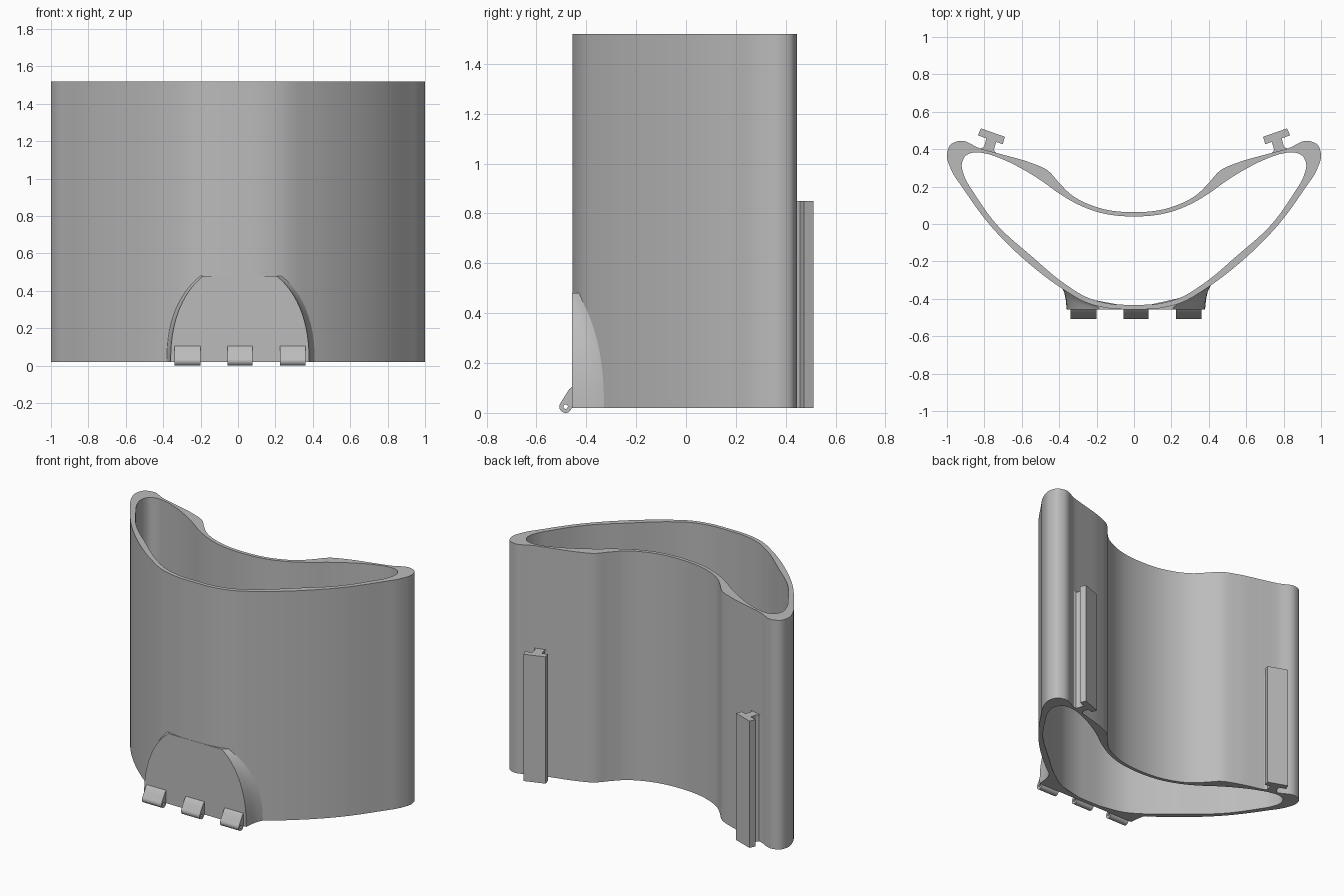
import bpy, bmesh, math
from mathutils import Vector

if "Cube" in bpy.data.objects:
    bpy.data.objects.remove(bpy.data.objects["Cube"])

grey = bpy.data.materials.new("light grey")
grey.diffuse_color = (0.5, 0.5, 0.5, 1)
grey.use_nodes = True
grey.node_tree.nodes["Principled BSDF"].inputs["Base Color"].default_value = grey.diffuse_color
Z0, Z1 = 0.02, 1.52


def finish(name, bm, angle=30):
    bmesh.ops.recalc_face_normals(bm, faces=bm.faces)
    me = bpy.data.meshes.new(name)
    bm.to_mesh(me)
    bm.free()
    me.materials.append(grey)
    ob = bpy.data.objects.new(name, me)
    bpy.context.collection.objects.link(ob)
    bpy.ops.object.select_all(action='DESELECT')
    bpy.context.view_layer.objects.active = ob
    ob.select_set(True)
    bpy.ops.object.shade_smooth_by_angle(angle=math.radians(angle))
    return ob


def smooth_loop(half, steps=6):
    """Mirror a half profile across x = 0 and run a closed spline through it."""
    pts = [Vector(p) for p in half]
    pts += [Vector((-x, y)) for x, y in half[-2:0:-1]]
    n, out = len(pts), []
    for i in range(n):
        a, b, c, d = (pts[(i + k) % n] for k in (-1, 0, 1, 2))
        # tangents scaled to uneven spacing
        la, lb, lc = (b - a).length, (c - b).length, (d - c).length
        m1 = ((b - a) / la * lb + (c - b) / lb * la) / (la + lb) * lb
        m2 = ((c - b) / lb * lc + (d - c) / lc * lb) / (lb + lc) * lb
        for s in range(steps):
            t = s / steps
            out.append((2*t**3 - 3*t*t + 1) * b + (t**3 - 2*t*t + t) * m1
                       + (3*t*t - 2*t**3) * c + (t**3 - t*t) * m2)
    return out


def hollow(name, outer, inner, place, lo, hi, angle=30):
    """Extrude the ring between two loops of equal length."""
    bm = bmesh.new()
    rings = [[bm.verts.new(place(p, h)) for p in loop]
             for loop, h in ((outer, lo), (outer, hi), (inner, hi), (inner, lo))]
    n = len(outer)
    for k in range(4):
        a, b = rings[k], rings[(k + 1) % 4]
        for i in range(n):
            j = (i + 1) % n
            bm.faces.new((a[i], a[j], b[j], b[i]))
    return finish(name, bm, angle)


# Curved hollow shell, open at both ends
outer_half = [(0, -.456), (.14, -.45), (.26, -.418), (.385, -.345), (.575, -.2), (.775, 0),
              (.91, .185), (.98, .295), (1, .37), (.98, .425), (.93, .445), (.826, .405),
              (.71, .373), (.56, .33), (.46, .285), (.40, .22), (.34, .16), (.19, .087), (0, .063)]
inner_half = [(0, -.432), (.13, -.426), (.245, -.395), (.37, -.32), (.55, -.17), (.737, 0),
              (.855, .165), (.905, .25), (.92, .325), (.90, .365), (.86, .382), (.79, .376),
              (.70, .345), (.59, .29), (.49, .228), (.41, .17), (.32, .115), (.18, .06), (0, .04)]
outer = smooth_loop(outer_half)
hollow("curved_shell", outer, smooth_loop(inner_half), lambda p, h: (p.x, p.y, h), Z0, Z1)


def wall_y(x):
    """Front surface of the shell at a given x."""
    front = outer[:30]
    for a, b in zip(front, front[1:]):
        if a.x <= abs(x) <= b.x:
            return a.y + (b.y - a.y) * (abs(x) - a.x) / (b.x - a.x)
    return front[-1].y


# Arched flat pad blended into the front wall
bm = bmesh.new()
rows, flat = [], -.4575
for r in range(21):
    z = Z0 + .46 * math.sin(r / 20 * math.pi / 2)
    w = .37 * (1 - ((z - Z0) / .53) ** 2.3) ** .5
    side = []
    for dx, blend in ((.03, 0), (.014, .15), (.005, .5), (0, 1), (-.06, 1)):
        x = w + dx
        back = wall_y(x) + (.006 if blend == 0 else 0)
        side.append((x, back + (min(flat, back) - back) * blend))
    row = [(-x, y) for x, y in side] + [(0, flat)] + side[::-1]
    rows.append([bm.verts.new((x + .01, y, z)) for x, y in row])
for a, b in zip(rows, rows[1:]):
    for i in range(len(a) - 1):
        bm.faces.new((a[i], a[i + 1], b[i + 1], b[i]))
# underside and top closing strips against the wall
for row in (rows[0], rows[-1]):
    back = [bm.verts.new((v.co.x, wall_y(v.co.x) + .008, v.co.z)) for v in row]
    for i in range(len(row) - 1):
        bm.faces.new((row[i], row[i + 1], back[i + 1], back[i]))
finish("front_pad", bm, 40)

# Three hinge knuckles with pin holes
cy, cz, rad, hole = -.483, .025, .025, .009
N = 32
barrel, pin = [], []
for i in range(N):
    a = 2 * math.pi * i / N
    c, s = math.cos(a), math.sin(a)
    pin.append(Vector((cy + hole * c, cz + hole * s)))
    # round barrel that sweeps up and back to the pad
    y, z = cy + rad * c, cz + rad * s
    if -.02 < a < math.radians(148):
        reach = .030 / max(c, 1e-4) if c > 0 else 9
        slope = rad / math.cos(a - math.radians(148))if math.cos(a - math.radians(148)) > .05 else 9
        d = min(reach, slope)
        y, z = cy + d * c, cz + d * s
    barrel.append(Vector((y, z)))
top = min(range(N), key=lambda i: (barrel[i] - Vector((-.455, .105))).length)
barrel[top] = Vector((-.453, .108))
for i, (lo, hi) in enumerate(((-.34, -.2), (-.057, .077), (.225, .36))):
    hollow(f"hinge_knuckle_{i + 1}", barrel, pin, lambda p, h: (h, p.x, p.y), lo, hi)

# Two T-shaped rails on the back, with flared feet
rail = [(-.835, .474), (-.818, .511), (-.69, .466), (-.702, .427), (-.737, .439),
        (-.75, .395), (-.735, .378), (-.70, .362), (-.76, .378), (-.835, .402),
        (-.812, .406), (-.80, .418), (-.79, .458)]
for side, label in ((1, "left"), (-1, "right")):
    bm = bmesh.new()
    f = bm.faces.new([bm.verts.new((side * x, y, Z0)) for x, y in rail])
    up = bmesh.ops.extrude_face_region(bm, geom=[f], use_keep_orig=True)
    bmesh.ops.translate(bm, vec=(0, 0, .83),
                        verts=[v for v in up["geom"] if isinstance(v, bmesh.types.BMVert)])
    finish(f"{label}_rear_rail", bm, 25)
